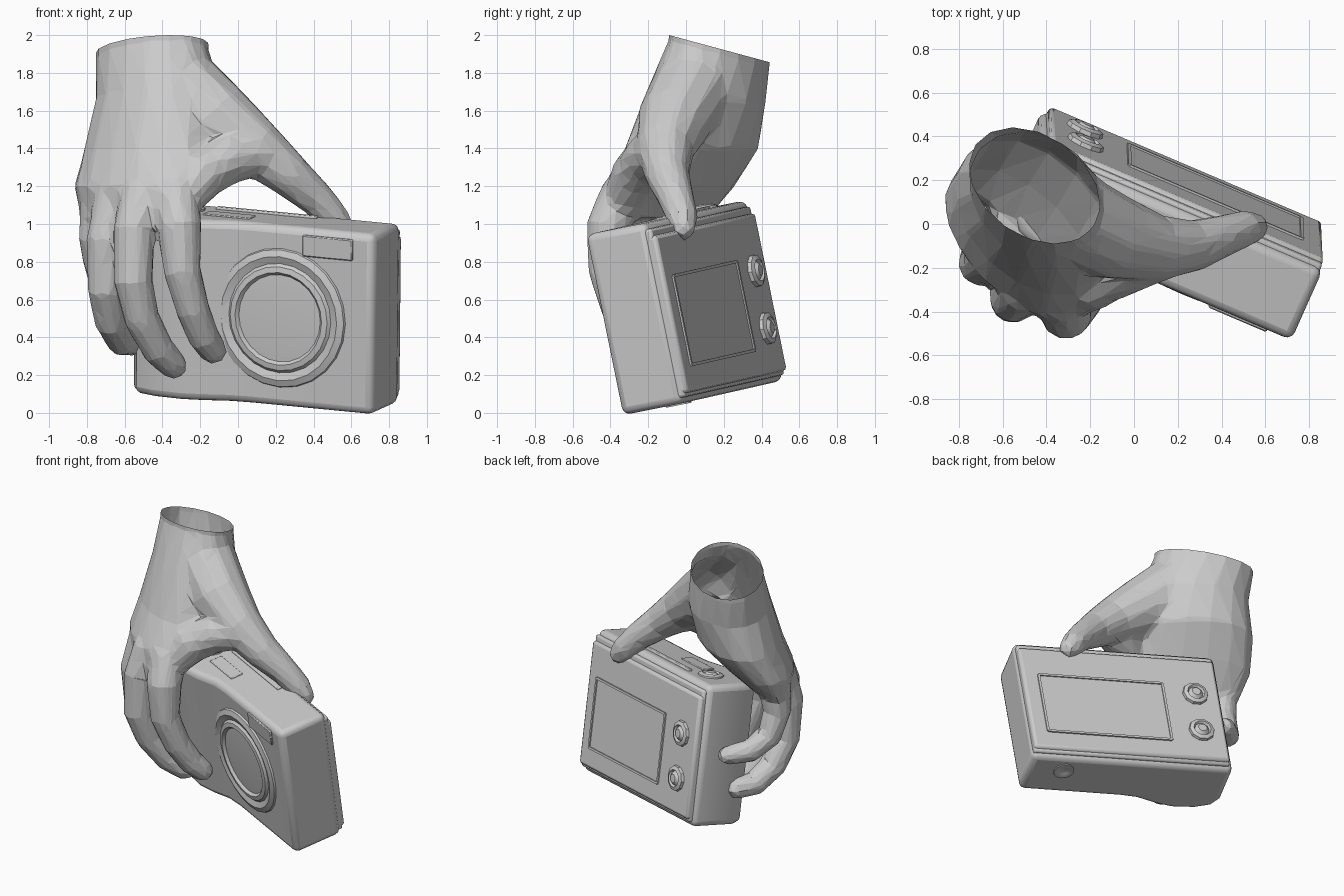
import bpy, bmesh, math
from mathutils import Vector, Matrix

if "Cube" in bpy.data.objects:
    bpy.data.objects.remove(bpy.data.objects["Cube"])

grey = bpy.data.materials.new("plain_grey")
grey.use_nodes = True
GREY = (0.6, 0.6, 0.6, 1)
grey.diffuse_color = GREY
grey.node_tree.nodes["Principled BSDF"].inputs["Base Color"].default_value = GREY

# Tilted frame of the camera body: width, depth and height axes
W = Vector((0.916, -0.39, -0.088)).normalized()
U = Vector((0.01, -0.2, 0.98))
U = (U - W * U.dot(W)).normalized()
FRAME = Matrix((W, U.cross(W), U)).transposed().to_4x4()
FRAME.translation = (0.158, 0.018, 0.575)


def finish(name, bm, matrix=None, bevel=0, segments=2, smooth=True):
    bmesh.ops.recalc_face_normals(bm, faces=bm.faces)
    mesh = bpy.data.meshes.new(name)
    bm.to_mesh(mesh)
    bm.free()
    ob = bpy.data.objects.new(name, mesh)
    bpy.context.collection.objects.link(ob)
    mesh.materials.append(grey)
    if matrix:
        ob.matrix_world = matrix
    if bevel:
        mod = ob.modifiers.new("round_edges", "BEVEL")
        mod.width, mod.segments, mod.limit_method = bevel, segments, "ANGLE"
        mod.angle_limit = math.radians(50)
    if smooth:
        bpy.ops.object.select_all(action="DESELECT")
        ob.select_set(True)
        bpy.context.view_layer.objects.active = ob
        bpy.ops.object.shade_smooth_by_angle(angle=math.radians(35))
    return ob


def box(name, x, y, z, bevel=0.0, segments=2):
    """Box from (low, high) ranges in the camera frame."""
    bm = bmesh.new()
    size = [hi - lo for lo, hi in (x, y, z)]
    mid = [(hi + lo) / 2 for lo, hi in (x, y, z)]
    bmesh.ops.create_cube(bm, matrix=Matrix.Translation(mid) @ Matrix.Diagonal((*size, 1)))
    return finish(name, bm, FRAME, bevel, segments)


def lathe(name, profile, origin, axis, steps):
    """Turn (radius, height) points around an axis in the camera frame."""
    bm = bmesh.new()
    verts = [bm.verts.new((r, 0, h)) for r, h in profile]
    edges = [bm.edges.new(pair) for pair in zip(verts, verts[1:])]
    bmesh.ops.spin(bm, geom=verts + edges, axis=(0, 0, 1), cent=(0, 0, 0),
                   angle=math.tau, steps=steps, use_duplicate=False)
    bmesh.ops.remove_doubles(bm, verts=bm.verts, dist=0.0005)
    turn = Vector(axis).to_track_quat("Z", "Y").to_matrix().to_4x4()
    return finish(name, bm, FRAME @ Matrix.Translation(origin) @ turn)


# Camera body: plan outline with a grip bulge, extruded upward
bm = bmesh.new()
outline = [(0.7, -0.21), (0.0, -0.21), (-0.12, -0.22), (-0.26, -0.265), (-0.38, -0.29),
           (-0.54, -0.28), (-0.65, -0.24), (-0.695, -0.17), (-0.695, 0.15), (0.7, 0.15)]
base = bm.faces.new([bm.verts.new((x, y, -0.5)) for x, y in outline])
grown = bmesh.ops.extrude_face_region(bm, geom=[base])["geom"]
bmesh.ops.translate(bm, vec=(0, 0, 0.975),
                    verts=[g for g in grown if isinstance(g, bmesh.types.BMVert)])
finish("camera_body", bm, FRAME, 0.04, 3)

# Back panel, screen and its raised frame
box("back_panel", (-0.67, 0.69), (0.13, 0.19), (-0.45, 0.4), 0.02)
box("back_panel_lip", (-0.67, 0.69), (0.1, 0.17), (-0.47, 0.44), 0.015)
SX, SZ = (-0.28, 0.58), (-0.31, 0.17)
box("screen", SX, (0.18, 0.192), SZ)
for i in (0, 1):
    box("screen_frame_side", (SX[i] - 0.008, SX[i] + 0.008), (0.18, 0.2), SZ)
    box("screen_frame_rail", SX, (0.18, 0.2), (SZ[i] - 0.008, SZ[i] + 0.008))

# Buttons on the back and top, tripod socket beneath
button = [(0.09, -0.01), (0.085, 0.02), (0.06, 0.03), (0.05, 0.015), (0.03, 0.035), (0, 0.035)]
for height in (0.1, -0.21):
    lathe("back_button", button, (-0.5, 0.19, height), (0, 1, 0), 10)
lathe("shutter_button", button, (-0.45, -0.02, 0.465), (0, 0, 1), 12)
lathe("tripod_socket", [(0.07, 0), (0.07, 0.008), (0.04, 0.008), (0.03, 0.002), (0, 0.002)],
      (0.45, 0.02, -0.5), (0, 0, -1), 12)
box("top_slot", (-0.33, 0.25), (0.05, 0.085), (0.46, 0.487), 0.006)
box("top_plate", (-0.33, -0.06), (-0.12, -0.03), (0.46, 0.482), 0.004)

# Lens rings and flash window on the front
rings = [(0.38, -0.01), (0.37, 0.012), (0.335, 0.025), (0.295, 0.01), (0.28, 0.025),
         (0.25, 0.03), (0.235, 0.012), (0.19, 0.015), (0, 0.018)]
lathe("lens", rings, (0.165, -0.21, -0.02), (0, -1, 0), 24)
box("flash_window", (0.29, 0.58), (-0.222, -0.2), (0.325, 0.44), 0.006, 1)


# Hand: overlapping lofts fused to one faceted skin
def loft(bm, sections, sides=12):
    """Join elliptical sections given as (centre, half axis a, half axis b)."""
    loops = []
    for c, a, b in sections:
        angles = [math.tau * i / sides for i in range(sides)]
        loops.append([bm.verts.new(c + a * math.cos(t) + b * math.sin(t)) for t in angles])
    faces = [bm.faces.new(loops[0][::-1]), bm.faces.new(loops[-1])]
    for low, high in zip(loops, loops[1:]):
        for i in range(sides):
            j = (i + 1) % sides
            faces.append(bm.faces.new((low[i], low[j], high[j], high[i])))
    bmesh.ops.recalc_face_normals(bm, faces=faces)


def limb(bm, path):
    """Round tube through (x, y, z, radius) points with a blunt tip."""
    pts = [Vector(p[:3]) for p in path]
    radii = [p[3] for p in path]
    end = (pts[-1] - pts[-2]).normalized()
    pts += [pts[-1] + end * radii[-1] * 0.55, pts[-1] + end * radii[-1] * 0.9]
    radii += [radii[-1] * 0.8, radii[-1] * 0.35]
    sections = []
    for i, p in enumerate(pts):
        along = (pts[min(i + 1, len(pts) - 1)] - pts[max(i - 1, 0)]).normalized()
        a = along.cross(Vector((0.3, 1, 0.1))).normalized()
        sections.append((p, a * radii[i], along.cross(a) * radii[i]))
    loft(bm, sections)


bm = bmesh.new()
# Palm sections: centre, half width, half thickness, turn in degrees, slope
palm = [((-0.455, 0.18, 2.03), 0.33, 0.23, -35, -0.27),
        ((-0.455, 0.175, 1.9), 0.33, 0.23, -35, -0.27),
        ((-0.43, 0.11, 1.68), 0.36, 0.27, -40, -0.15),
        ((-0.46, 0.03, 1.4), 0.42, 0.285, -45, 0),
        ((-0.52, -0.09, 1.2), 0.435, 0.235, -45, 0),
        ((-0.55, -0.17, 1.03), 0.38, 0.14, -45, 0)]
sections = []
for centre, wide, thick, turn, slope in palm:
    t = math.radians(turn)
    a = Vector((math.cos(t), math.sin(t), slope * math.sin(t))) * wide
    b = Vector((-math.sin(t), math.cos(t), slope * math.cos(t))) * thick
    sections.append((Vector(centre), a, b))
loft(bm, sections, 16)

limbs = {
    "index": [(-0.33, -0.33, 1.17, 0.12), (-0.31, -0.41, 0.99, 0.12), (-0.295, -0.42, 0.75, 0.1),
              (-0.24, -0.36, 0.55, 0.092), (-0.18, -0.28, 0.4, 0.085), (-0.13, -0.22, 0.33, 0.075)],
    "middle": [(-0.5, -0.28, 1.17, 0.12), (-0.55, -0.34, 0.97, 0.112), (-0.555, -0.35, 0.7, 0.105),
               (-0.51, -0.29, 0.5, 0.097), (-0.42, -0.2, 0.33, 0.088), (-0.34, -0.13, 0.25, 0.075)],
    "ring": [(-0.64, -0.14, 1.15, 0.12), (-0.7, -0.18, 0.92, 0.105), (-0.7, -0.15, 0.65, 0.098),
             (-0.67, -0.05, 0.48, 0.09), (-0.61, 0.08, 0.38, 0.085), (-0.55, 0.2, 0.37, 0.07)],
    "little": [(-0.73, 0.02, 1.12, 0.11), (-0.75, 0.02, 0.92, 0.095), (-0.73, 0.08, 0.76, 0.085),
               (-0.65, 0.19, 0.67, 0.08), (-0.54, 0.3, 0.65, 0.065)],
    "thumb": [(-0.34, 0.06, 1.76, 0.22), (-0.1, -0.06, 1.55, 0.2), (0.1, -0.11, 1.4, 0.155),
              (0.27, -0.1, 1.26, 0.12), (0.42, -0.05, 1.13, 0.095), (0.51, -0.02, 1.03, 0.085),
              (0.55, -0.015, 0.98, 0.07)],
    "web": [(0.12, -0.14, 1.38, 0.12), (-0.05, -0.19, 1.35, 0.14), (-0.2, -0.26, 1.26, 0.14),
            (-0.3, -0.33, 1.12, 0.11)],
}
for path in limbs.values():
    limb(bm, path)
shape = finish("hand_shape", bm, smooth=False)
fuse = shape.modifiers.new("fuse", "REMESH")
fuse.mode, fuse.voxel_size = "VOXEL", 0.02
relax = shape.modifiers.new("relax", "SMOOTH")
relax.factor, relax.iterations = 0.5, 6
facets = shape.modifiers.new("facets", "DECIMATE")
facets.ratio = 0.05

# Bake the fused skin and cut the wrist open
skin = shape.evaluated_get(bpy.context.evaluated_depsgraph_get()).to_mesh()
bm = bmesh.new()
bm.from_mesh(skin)
bpy.data.objects.remove(shape)
bmesh.ops.bisect_plane(bm, geom=bm.verts[:] + bm.edges[:] + bm.faces[:], clear_outer=True,
                       plane_co=(-0.45, 0.17, 1.93), plane_no=(0, 0.27, 1))
finish("hand", bm, smooth=False)
